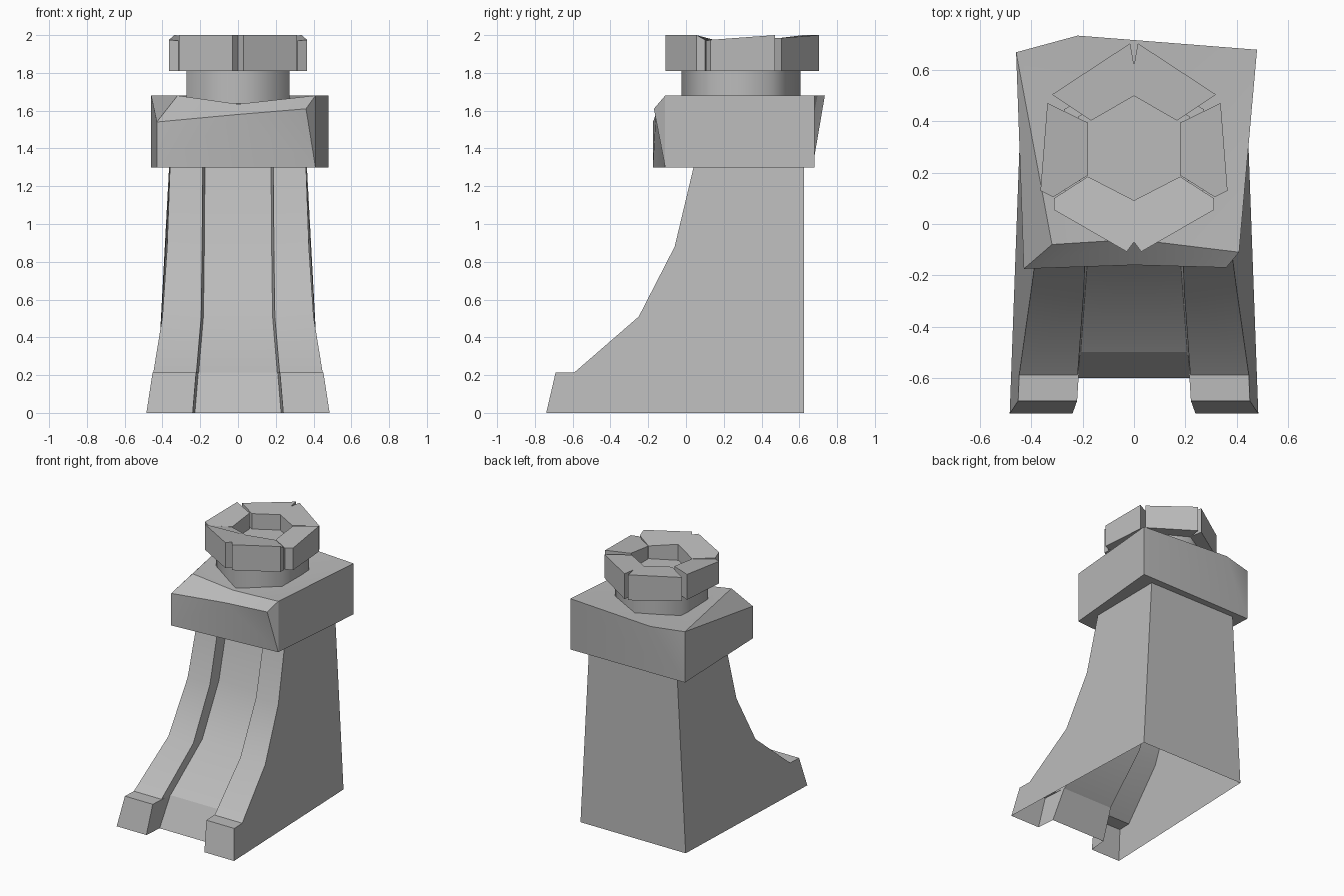
import bpy, bmesh, math
from mathutils import Vector

old = bpy.data.objects.get("Cube")
if old:
    bpy.data.objects.remove(old, do_unlink=True)

GREY = (0.5, 0.5, 0.5, 1.0)
stone = bpy.data.materials.new("grey stone")
stone.use_nodes = True
stone.diffuse_color = GREY
stone.node_tree.nodes["Principled BSDF"].inputs["Base Color"].default_value = GREY


def finish(name, bm, angle=None):
    """Turn a bmesh into a named object, optionally smooth below an angle."""
    bmesh.ops.remove_doubles(bm, verts=bm.verts, dist=0.0005)
    bmesh.ops.recalc_face_normals(bm, faces=bm.faces)
    mesh = bpy.data.meshes.new(name)
    bm.to_mesh(mesh)
    bm.free()
    mesh.materials.append(stone)
    if angle:
        mesh.shade_smooth()
        mesh.set_sharp_from_angle(angle=math.radians(angle))
    obj = bpy.data.objects.new(name, mesh)
    bpy.context.collection.objects.link(obj)
    return obj


def add_faces(bm, polygons):
    for polygon in polygons:
        bm.faces.new([bm.verts.new(p) for p in polygon])


def prism(name, outline, bottom, angle=None):
    """Upright prism; each outline point is x, y, top height."""
    bm = bmesh.new()
    low = [(x, y, bottom) for x, y, z in outline]
    n = len(outline)
    add_faces(bm, [outline, low[::-1]])
    add_faces(bm, [(low[i], low[(i + 1) % n], outline[(i + 1) % n], outline[i])
                   for i in range(n)])
    return finish(name, bm, angle)


def hexagon(radius, centre_y, z):
    return [(radius * math.sin(i * math.pi / 3),
             centre_y - radius * math.cos(i * math.pi / 3), z) for i in range(6)]


# Pedestal: curved ridges with a sunken channel, open underneath
# height, ridge y, channel y, outer half width, inner half width
rows = [(0.0, -0.74, -0.60, 0.485, 0.24),
        (0.215, -0.69, -0.50, 0.452, 0.222),
        (0.215, -0.59, -0.50, 0.448, 0.22),
        (0.51, -0.25, -0.16, 0.40, 0.195),
        (0.88, -0.06, 0.03, 0.375, 0.19),
        (1.30, 0.04, 0.13, 0.36, 0.187)]
BACK = 0.625
BACK_LOW, BACK_HIGH = 0.435, 0.365
bm = bmesh.new()
for s in (-1, 1):
    outer = [Vector((s * r[3], r[1], r[0])) for r in rows]
    inner = [Vector((s * r[4], r[1], r[0])) for r in rows]
    floor = [Vector((s * (r[4] - 0.012), r[2], r[0])) for r in rows]
    centre = [Vector((0, r[2], r[0])) for r in rows]
    for left, right in ((outer, inner), (inner, floor), (floor, centre)):
        for i in range(len(rows) - 1):
            quad = [left[i], left[i + 1], right[i + 1], right[i]]
            corners = [p for k, p in enumerate(quad) if (p - quad[k - 1]).length > 0.0005]
            if len(corners) > 2:
                add_faces(bm, [corners])
    low = (s * BACK_LOW, BACK, 0)
    high = (s * BACK_HIGH, BACK, rows[-1][0])
    add_faces(bm, [outer + [high, low], [low, high, (0, BACK, 1.3), (0, BACK, 0)]])
finish("pedestal", bm, 30)

# Worn square block on top of the pedestal
base_l, base_r = (-0.43, -0.175, 1.3), (0.41, -0.11, 1.3)
base_br, base_bl = (0.48, 0.68, 1.3), (-0.46, 0.67, 1.3)
front_l, front_m, front_r = (-0.43, -0.175, 1.54), (0, -0.16, 1.58), (0.36, -0.17, 1.61)
top_r, top_br = (0.41, -0.11, 1.68), (0.48, 0.68, 1.68)
top_b, top_bl = (-0.22, 0.735, 1.68), (-0.46, 0.67, 1.68)
ridge_l, dip = (-0.32, -0.08, 1.68), (0, -0.06, 1.635)
bm = bmesh.new()
add_faces(bm, [
    (base_l, base_bl, base_br, base_r),
    (base_l, front_l, top_bl), (base_l, top_bl, base_bl),
    (base_bl, top_bl, top_b), (base_bl, top_b, top_br, base_br),
    (base_br, top_br, top_r, base_r), (base_r, top_r, front_r),
    (base_l, base_r, front_m), (base_l, front_m, front_l), (base_r, front_r, front_m),
    (front_l, front_m, dip, ridge_l), (front_m, front_r, top_r, dip),
    (front_l, ridge_l, top_bl), (dip, top_r, top_br), (dip, top_br, top_b),
    (dip, top_b, top_bl), (dip, top_bl, ridge_l)])
finish("block", bm, 28)

# Neck and the floor of the cap's hollow
prism("neck", hexagon(0.315, 0.29, 1.83), 1.6, 70)
prism("cap_floor", hexagon(0.25, 0.295, 1.87), 1.81)


# Cap: four chipped segments around a six-sided hollow
def mirrored(half):
    """Close a half outline (first and last points on the centre line)."""
    return half + [(-x, y, z) for x, y, z in half[-2:0:-1]]


prism("cap_back", mirrored([(0, 0.62, 2.0), (0.015, 0.705, 2.0), (0.32, 0.505, 1.985),
                            (0.168, 0.403, 1.985), (0, 0.5, 1.985)]), 1.81)
prism("cap_front", mirrored([(0, -0.07, 2.0), (0.028, -0.108, 2.0), (0.312, 0.055, 2.0),
                             (0.312, 0.1, 1.975), (0.18, 0.185, 1.965),
                             (0, 0.092, 1.99)]), 1.81)
for s, side in ((-1, "right"), (1, "left")):
    prism("cap_" + side, [(s * x, y, z) for x, y, z in (
        (0.18, 0.395, 1.99), (0.338, 0.472, 2.0), (0.365, 0.13, 1.975),
        (0.315, 0.105, 1.97), (0.18, 0.19, 1.965))], 1.81)
